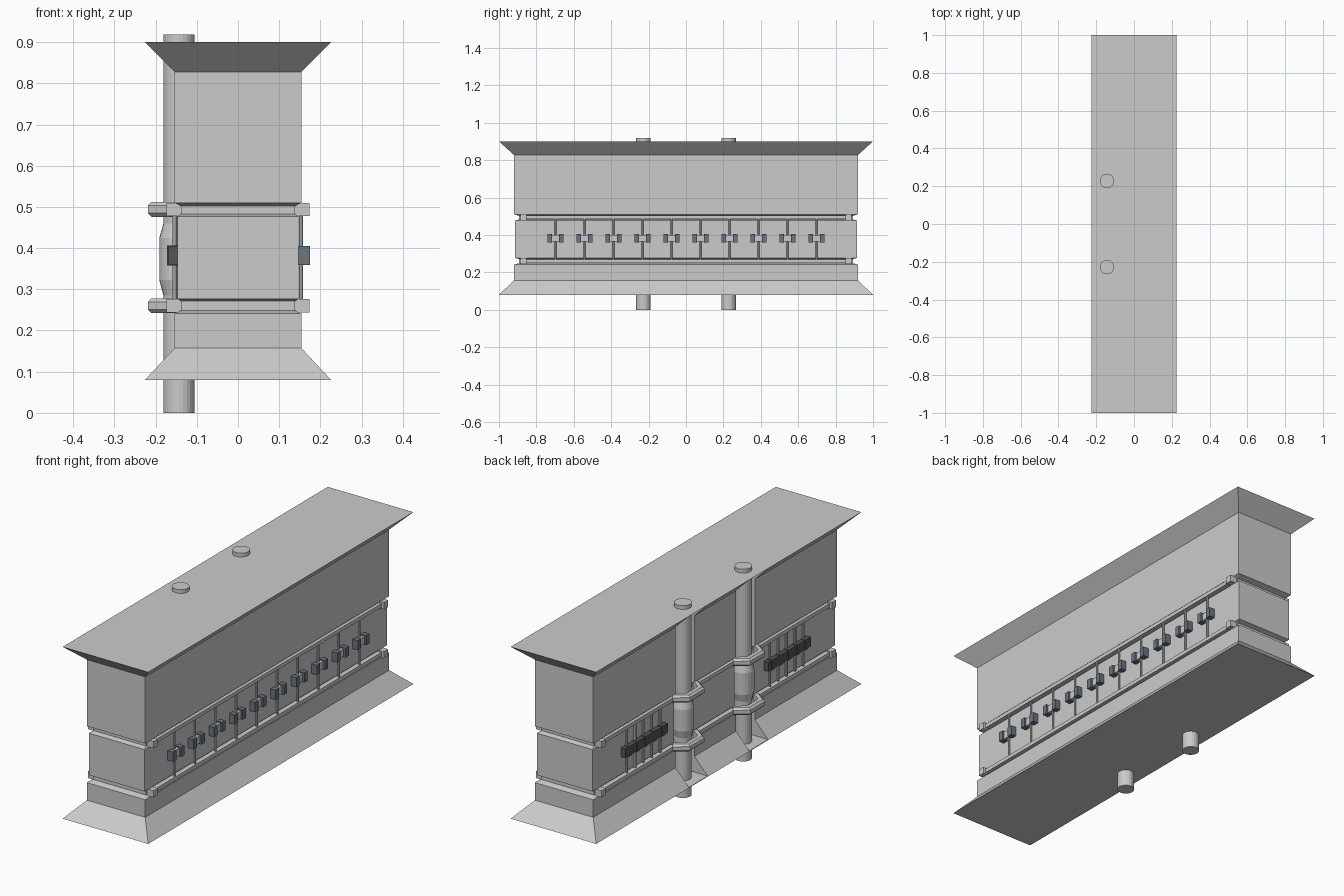
import bpy, bmesh, math
from mathutils import Vector

if "Cube" in bpy.data.objects:
    bpy.data.objects.remove(bpy.data.objects["Cube"])

PIPE_X, PIPE_Y = -0.143, 0.228
RAIL_Z = (0.26, 0.494)
ROD_Z = 0.382


def material(name, rgb):
    m = bpy.data.materials.new(name)
    m.diffuse_color = (*rgb, 1)
    m.use_nodes = True
    m.node_tree.nodes["Principled BSDF"].inputs["Base Color"].default_value = m.diffuse_color
    return m


STEEL = material("blue_steel", (0.14, 0.18, 0.22))
DARK = material("dark_steel", (0.09, 0.09, 0.09))


def finish(bm, name, mat=None):
    bmesh.ops.recalc_face_normals(bm, faces=bm.faces)
    me = bpy.data.meshes.new(name)
    bm.to_mesh(me)
    bm.free()
    ob = bpy.data.objects.new(name, me)
    bpy.context.collection.objects.link(ob)
    if mat:
        me.materials.append(mat)
    return ob


def skin(name, rings, mat=None):
    """Join equal-length rings of points into a capped solid."""
    bm = bmesh.new()
    vs = [[bm.verts.new(p) for p in r] for r in rings]
    n = len(vs[0])
    for a, b in zip(vs, vs[1:]):
        for i in range(n):
            j = (i + 1) % n
            bm.faces.new((a[i], a[j], b[j], b[i]))
    bm.faces.new(vs[0])
    bm.faces.new(vs[-1])
    return finish(bm, name, mat)


def box(name, x0, x1, y0, y1, z0, z1, mat=None):
    return skin(name, [[(x0, y0, z), (x1, y0, z), (x1, y1, z), (x0, y1, z)]
                       for z in (z0, z1)], mat)


def lathe(name, x, y, profile, sides=24):
    ang = [2 * math.pi * i / sides for i in range(sides)]
    ob = skin(name, [[(x + r * math.cos(a), y + r * math.sin(a), z) for a in ang]
                     for r, z in profile])
    for p in ob.data.polygons:
        p.use_smooth = len(p.vertices) == 4
    ob.data.set_sharp_from_angle(angle=math.radians(12))
    return ob


def sweep(name, path, section, z):
    """Sweep a section of (outward offset, height) along a flat path with mitred corners."""
    pts = [Vector(p) for p in path]
    rings = []
    for i, p in enumerate(pts):
        dirs = [(pts[k + 1] - pts[k]).normalized() for k in (i - 1, i)
                if 0 <= k < len(pts) - 1]
        t = sum(dirs, Vector((0, 0))).normalized()
        n = Vector((t.y, -t.x)) / max(t.dot(dirs[0]), 0.3)
        rings.append([(p.x + n.x * o, p.y + n.y * o, z + h) for o, h in section])
    return skin(name, rings)


# Main body: stacked rectangles with flared foot, two grooves and flared top
levels = [(0.226, 1.0, 0.08), (0.154, 0.92, 0.157), (0.154, 0.92, 0.241),
          (0.138, 0.892, 0.249), (0.138, 0.892, 0.271), (0.147, 0.915, 0.277),
          (0.147, 0.915, 0.477), (0.138, 0.892, 0.483), (0.138, 0.892, 0.502),
          (0.154, 0.92, 0.51), (0.154, 0.92, 0.828), (0.226, 1.0, 0.90)]
body = skin("wall_body", [[(-x, -y, z), (x, -y, z), (x, y, z), (-x, y, z)]
                          for x, y, z in levels])

# Channels cut in the left side for the pipes
for s in (-1, 1):
    cut = box("channel_cutter", -0.4, -0.10, s * PIPE_Y - 0.071, s * PIPE_Y + 0.071, 0.082, 0.898)
    cut.hide_render = True
    mod = body.modifiers.new("channel", "BOOLEAN")
    mod.object, mod.operation, mod.solver = cut, "DIFFERENCE", "EXACT"
    bpy.context.view_layer.objects.active = body
    bpy.ops.object.modifier_apply(modifier=mod.name)
    bpy.data.objects.remove(cut)

# Pipes with a swollen middle, and their clamps
for s in (-1, 1):
    y = s * PIPE_Y
    lathe("pipe", PIPE_X, y, [(0.038, 0), (0.038, 0.285), (0.048, 0.322),
                              (0.048, 0.425), (0.038, 0.46), (0.038, 0.918)])
    for z in RAIL_Z:
        sweep("pipe_clamp",
              [(-0.15, y + 0.088), (-0.204, y + 0.048), (-0.204, y - 0.048), (-0.15, y - 0.088)],
              [(-0.012, -0.018), (0.006, -0.018), (0.015, -0.009), (0.015, 0.009),
               (0.006, 0.018), (-0.012, 0.018)], z)

# Long rails in the grooves with blocks at the corners
for z in RAIL_Z:
    box("rail_right", 0.13, 0.161, -0.86, 0.86, z - 0.009, z + 0.009)
    for y0, y1 in ((-0.86, -0.31), (-0.146, 0.146), (0.31, 0.86)):
        box("rail_left", -0.161, -0.13, y0, y1, z - 0.009, z + 0.009)
    for sx in (-1, 1):
        for sy in (-1, 1):
            xs = sorted((sx * 0.135, sx * 0.173))
            ys = sorted((sy * 0.853, sy * 0.885))
            box("rail_end_block", *xs, *ys, z - 0.016, z + 0.016)

# Right side rods, each with a winged block
for i in range(10):
    y = -0.6975 + i * 0.155
    lathe("right_rod", 0.153, y, [(0.005, 0.262), (0.005, 0.49)], 8)
    box("rod_block_core", 0.145, 0.166, y - 0.022, y + 0.022, ROD_Z - 0.018, ROD_Z + 0.018)
    for s in (-1, 1):
        ys = sorted((y + s * 0.018, y + s * 0.043))
        box("rod_block_wing", 0.143, 0.175, *ys, ROD_Z - 0.023, ROD_Z + 0.023, STEEL)

# Left side rod groups with a cross bar
for s in (-1, 1):
    box("left_cross_bar", -0.17, -0.145, s * 0.54 - 0.16, s * 0.54 + 0.16,
        ROD_Z - 0.022, ROD_Z + 0.022, DARK)
    for k in range(-2, 3):
        lathe("left_rod", -0.153, s * 0.54 + k * 0.063, [(0.006, 0.275), (0.006, 0.48)], 8)
        yk = s * 0.54 + k * 0.063
        box("left_rod_clip", -0.172, -0.145, yk - 0.012, yk + 0.012,
            ROD_Z - 0.024, ROD_Z + 0.024, DARK)
